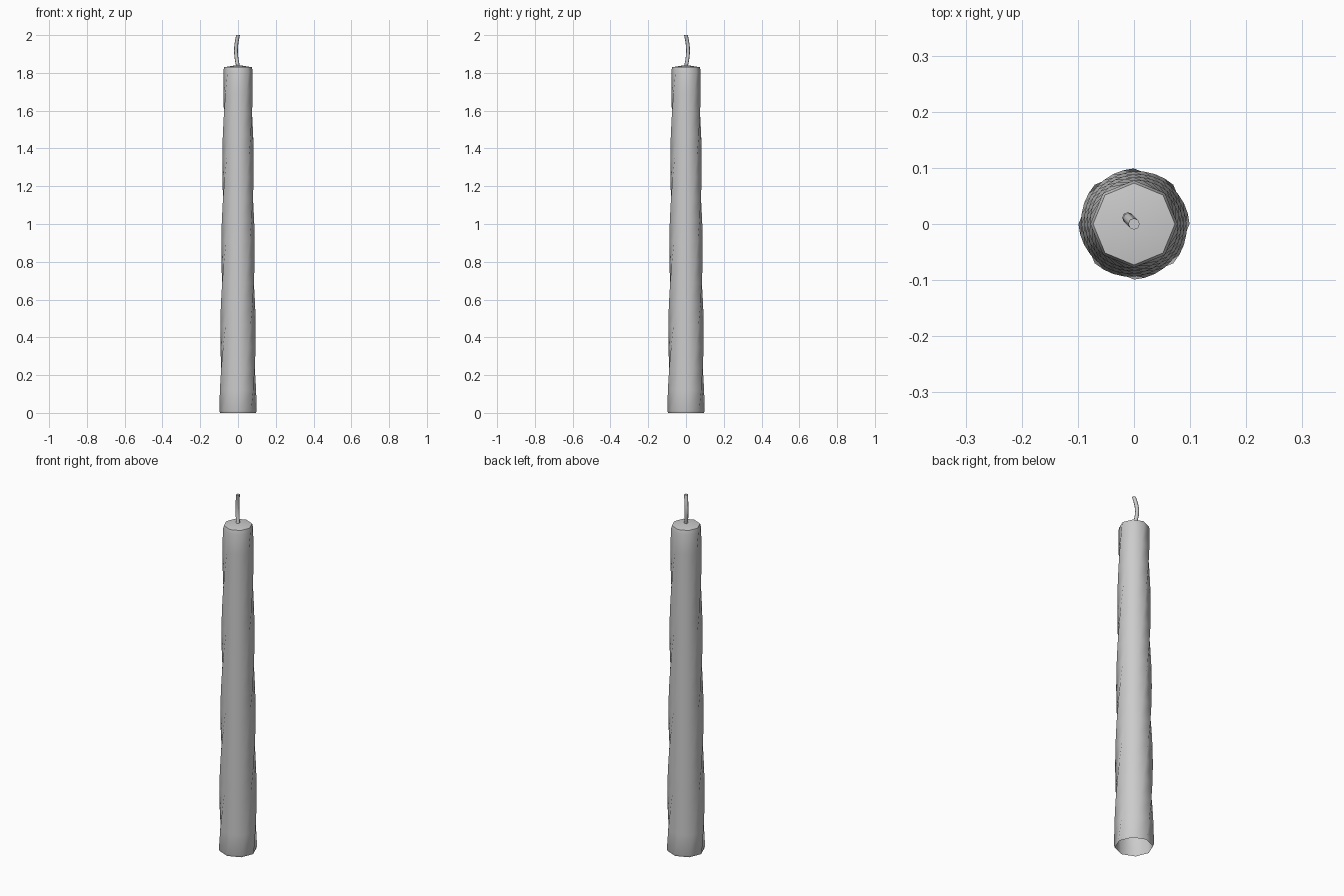
import bpy, bmesh, math

cube = bpy.data.objects.get("Cube")
if cube:
    bpy.data.objects.remove(cube)

wax = bpy.data.materials.new("pale_grey_wax")
wax.use_nodes = True
wax.diffuse_color = (0.6, 0.6, 0.6, 1)
wax.node_tree.nodes["Principled BSDF"].inputs["Base Color"].default_value = wax.diffuse_color

SIDES, RINGS, TOP = 8, 16, 1.81


def add_ring(bm, radius, z, twist, center=(0, 0)):
    return [bm.verts.new((center[0] + radius * math.cos(twist + 2 * math.pi * i / SIDES),
                          center[1] + radius * math.sin(twist + 2 * math.pi * i / SIDES), z))
            for i in range(SIDES)]


def skin(bm, rings):
    for low, high in zip(rings, rings[1:]):
        for i in range(SIDES):
            j = (i + 1) % SIDES
            bm.faces.new((low[i], low[j], high[j], high[i]))


def finish(bm, name, angle):
    mesh = bpy.data.meshes.new(name)
    bm.to_mesh(mesh)
    bm.free()
    obj = bpy.data.objects.new(name, mesh)
    bpy.context.collection.objects.link(obj)
    mesh.materials.append(wax)
    bpy.ops.object.select_all(action="DESELECT")
    obj.select_set(True)
    bpy.context.view_layer.objects.active = obj
    bpy.ops.object.shade_smooth_by_angle(angle=math.radians(angle))


# Tapered, twisted octagonal candle, open at the bottom
bm = bmesh.new()
rings = [add_ring(bm, 0.095, 0, 0)]
for k in range(RINGS + 1):
    t = k / RINGS
    rings.append(add_ring(bm, 0.099 - 0.021 * t, 0.012 + (TOP - 0.012) * t, math.pi * t))
# Softly domed top
rings.append(add_ring(bm, 0.073, 1.83, math.pi))
skin(bm, rings)
tip = bm.verts.new((0, 0, 1.842))
for i in range(SIDES):
    bm.faces.new((rings[-1][i], rings[-1][(i + 1) % SIDES], tip))
finish(bm, "candle_body", 50)

# Thin bowed wick
bm = bmesh.new()
rings = []
for k in range(7):
    t = k / 6
    bow = 0.011 * math.sin(math.pi * t)
    rings.append(add_ring(bm, 0.01, 1.835 + 0.165 * t, 0, (-bow, bow)))
skin(bm, rings)
bm.faces.new(rings[-1])
finish(bm, "wick", 50)
